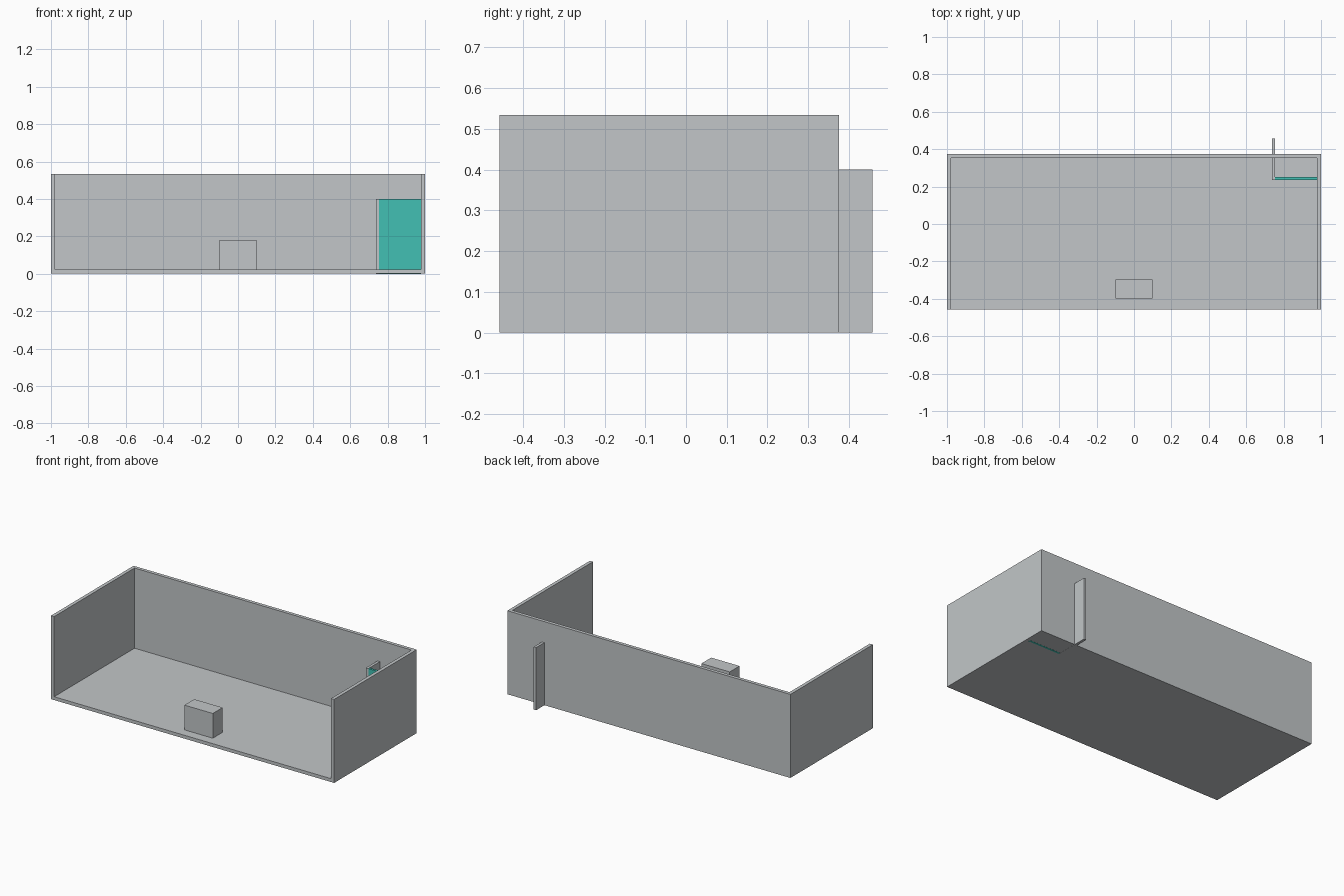
import bpy
import bmesh
from mathutils import Vector

if "Cube" in bpy.data.objects:
    bpy.data.objects.remove(bpy.data.objects["Cube"])


def material(name, rgb):
    mat = bpy.data.materials.new(name)
    mat.diffuse_color = (*rgb, 1.0)
    mat.use_nodes = True
    mat.node_tree.nodes["Principled BSDF"].inputs["Base Color"].default_value = mat.diffuse_color
    return mat


grey = material("light grey", (0.54, 0.565, 0.58))
teal = material("teal", (0.055, 0.53, 0.455))


def box(name, x, y, z, mat):
    """Box spanning the given (min, max) ranges."""
    mesh = bpy.data.meshes.new(name)
    bm = bmesh.new()
    bmesh.ops.create_cube(bm, size=1.0)
    for v in bm.verts:
        v.co = Vector(r[0] + (c + 0.5) * (r[1] - r[0]) for c, r in zip(v.co, (x, y, z)))
    bm.to_mesh(mesh)
    bm.free()
    mesh.materials.append(mat)
    obj = bpy.data.objects.new(name, mesh)
    bpy.context.collection.objects.link(obj)
    return obj


FRONT, BACK = -0.458, 0.375   # room depth
TOP, T = 0.534, 0.022         # wall height and thickness
BASE = 0.0006                 # keeps the teal panel's foot visible underneath

# Room shell
box("floor", (-1, 1), (FRONT, BACK), (BASE, T), grey)
box("back_wall", (-1 + T, 1 - T), (BACK - T, BACK), (T, TOP), grey)
for name, x in (("left_wall", (-1, -1 + T)), ("right_wall", (1 - T, 1))):
    box(name, x, (FRONT, BACK), (T, TOP), grey)

# Corner cubicle: side partition passing through the back wall, and teal front
box("partition", (0.738, 0.755), (0.236, 0.458), (0, 0.4), grey)
box("teal_panel", (0.755, 1 - T), (0.236, 0.25), (0, 0.4), teal)

# Desk block near the open front
box("desk", (-0.1, 0.1), (-0.397, -0.298), (T, 0.18), grey)
